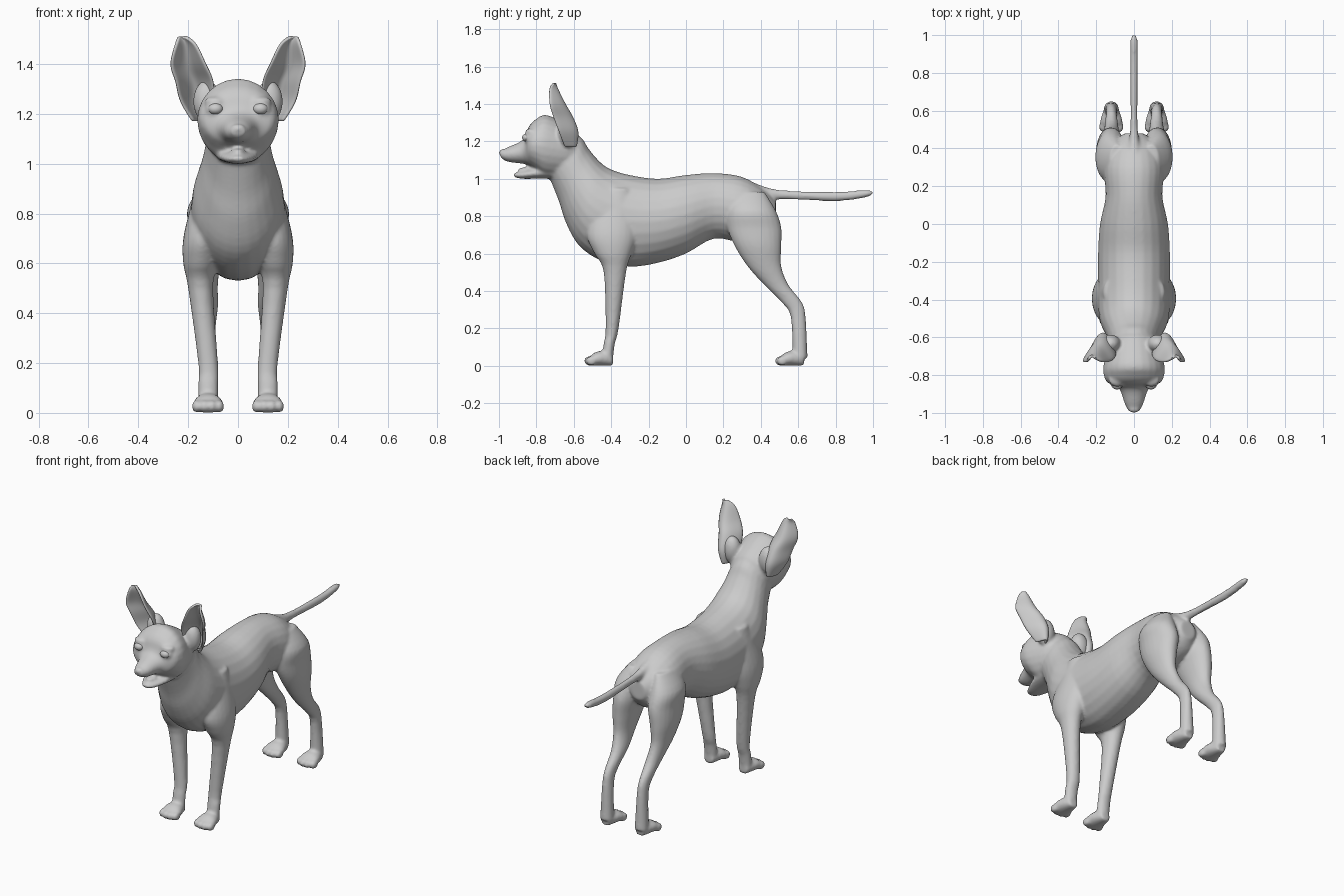
import bpy, bmesh, math
from mathutils import Vector, Matrix

if "Cube" in bpy.data.objects:
    bpy.data.objects.remove(bpy.data.objects["Cube"])

grey = bpy.data.materials.new("plain_grey")
grey.use_nodes = True
grey.diffuse_color = (0.6, 0.6, 0.6, 1)
grey.node_tree.nodes["Principled BSDF"].inputs["Base Color"].default_value = grey.diffuse_color


def make_object(name, bm):
    mesh = bpy.data.meshes.new(name)
    bmesh.ops.recalc_face_normals(bm, faces=bm.faces)
    for face in bm.faces:
        face.smooth = True
    bm.to_mesh(mesh)
    bm.free()
    mesh.materials.append(grey)
    ob = bpy.data.objects.new(name, mesh)
    bpy.context.collection.objects.link(ob)
    return ob


def spline(rows, steps=4):
    """Smooth curve through rows of any width."""
    points = [Vector(row) for row in rows]
    points = [points[0], *points, points[-1]]
    curve = []
    for before, start, end, after in zip(points, points[1:], points[2:], points[3:]):
        leave, arrive = (end - before) / 2, (after - start) / 2
        for i in range(steps):
            t = i / steps
            blend = t * t * (3 - 2 * t)
            curve.append(start.lerp(end, blend)
                         + leave * (t * (1 - t) ** 2) - arrive * (t * t * (1 - t)))
    return curve + [points[-1]]


def upright(y, top, low, wide):
    """Vertical cross-section across the trunk, head or tail."""
    return y, top, y, low, wide, 0


def tilted(back, front, wide):
    """Leaning cross-section given by its two edges in side view."""
    return *back, *front, wide, 0


def level(z, front, back, wide, x=.12):
    """Horizontal cross-section of a leg."""
    return front, z, back, z, wide, x


def loft(bm, rows, side=1, forward=0, segments=24):
    """Skin elliptic cross-sections into a closed shell."""
    rings = []
    for y_a, z_a, y_b, z_b, wide, x in spline(rows):
        edge_a, edge_b = Vector((0, y_a, z_a)), Vector((0, y_b, z_b))
        middle, half = (edge_a + edge_b) / 2, (edge_a - edge_b) / 2
        ring = []
        for k in range(segments):
            turn = math.tau * k / segments
            shift = Vector((side * (x + wide * math.sin(turn)), forward, 0))
            ring.append(bm.verts.new(middle + half * math.cos(turn) + shift))
        rings.append(ring)
    for near, far in zip(rings, rings[1:]):
        for k in range(segments):
            bm.faces.new((near[k], near[k - 1], far[k - 1], far[k]))
    bm.faces.new(rings[0])
    bm.faces.new(rings[-1])


def ball(bm, centre, size):
    matrix = Matrix.Translation(centre) @ Matrix.Diagonal((*size, 1))
    bmesh.ops.create_uvsphere(bm, u_segments=24, v_segments=16, radius=1, matrix=matrix)


# trunk, chest and neck
body = bmesh.new()
loft(body, [
    upright(y=.48, top=.88, low=.77, wide=.05),
    upright(y=.42, top=.94, low=.7, wide=.12),
    upright(y=.3, top=1.01, low=.66, wide=.16),
    upright(y=.15, top=1.03, low=.68, wide=.15),
    upright(y=0, top=1.02, low=.6, wide=.18),
    upright(y=-.15, top=1, low=.55, wide=.19),
    upright(y=-.3, top=1.02, low=.53, wide=.19),
    tilted(back=(-.4, 1.05), front=(-.45, .56), wide=.19),
    tilted(back=(-.46, 1.09), front=(-.57, .64), wide=.18),
    tilted(back=(-.52, 1.16), front=(-.64, .76), wide=.15),
    tilted(back=(-.57, 1.23), front=(-.68, .88), wide=.13),
    tilted(back=(-.7, 1.3), front=(-.74, 1.03), wide=.11),
])

# skull and muzzle
loft(body, [
    upright(y=-.57, top=1.22, low=1.08, wide=.06),
    upright(y=-.61, top=1.27, low=1.02, wide=.12),
    upright(y=-.74, top=1.34, low=1, wide=.16),
    upright(y=-.8, top=1.32, low=1.04, wide=.16),
    upright(y=-.84, top=1.28, low=1.07, wide=.14),
    upright(y=-.87, top=1.21, low=1.08, wide=.08),
    upright(y=-.95, top=1.17, low=1.09, wide=.05),
    upright(y=-.99, top=1.15, low=1.11, wide=.03),
])
ball(body, centre=(0, -.98, 1.14), size=(.03, .02, .02))

# lower jaw and tongue
loft(body, [
    upright(y=-.72, top=1.07, low=1, wide=.09),
    upright(y=-.8, top=1.06, low=1, wide=.08),
    upright(y=-.88, top=1.04, low=1, wide=.05),
    upright(y=-.92, top=1.03, low=1.01, wide=.02),
])
ball(body, centre=(0, -.85, 1.05), size=(.03, .05, .01))

# tail
loft(body, [
    upright(y=.36, top=.98, low=.86, wide=.05),
    upright(y=.5, top=.94, low=.89, wide=.02),
    upright(y=.8, top=.93, low=.88, wide=.02),
    upright(y=.96, top=.94, low=.9, wide=.02),
    upright(y=1, top=.93, low=.92, wide=.01),
])

foreleg = [
    level(z=.95, front=-.42, back=-.3, wide=.04),
    level(z=.83, front=-.5, back=-.26, wide=.07),
    level(z=.7, front=-.53, back=-.26, wide=.08, x=.14),
    level(z=.6, front=-.49, back=-.29, wide=.07, x=.15),
    level(z=.5, front=-.44, back=-.32, wide=.05, x=.15),
    level(z=.2, front=-.43, back=-.36, wide=.04),
    level(z=.12, front=-.44, back=-.38, wide=.04),
    level(z=.04, front=-.45, back=-.39, wide=.04),
]
hind_leg = [
    level(z=.93, front=.25, back=.42, wide=.04, x=.09),
    level(z=.83, front=.22, back=.48, wide=.08),
    level(z=.74, front=.22, back=.51, wide=.08),
    level(z=.64, front=.26, back=.51, wide=.07, x=.13),
    level(z=.53, front=.33, back=.51, wide=.05, x=.13),
    level(z=.43, front=.42, back=.55, wide=.04),
    level(z=.34, front=.51, back=.62, wide=.03),
    level(z=.26, front=.56, back=.64, wide=.03),
    level(z=.04, front=.57, back=.65, wide=.04),
]
paw = [(*upright(y, top, low=0, wide=wide)[:-1], .12) for y, top, wide in (
    (-.39, .06, .03), (-.44, .08, .05), (-.49, .07, .06), (-.52, .04, .04))]
STRIDE = 1.02

for side in (1, -1):
    # legs and paws
    loft(body, foreleg, side)
    loft(body, hind_leg, side)
    for forward in (0, STRIDE):
        loft(body, paw, side, forward)
        for toe in (-1.5, -.5, .5, 1.5):
            toe_y = forward - .52 + .01 * abs(toe)
            ball(body, centre=(side * .12 + toe * .03, toe_y, .026), size=(.02, .03, .026))
    # brow, eyelids and ear root
    ball(body, centre=(side * .09, -.825, 1.25), size=(.045, .035, .02))
    ball(body, centre=(side * .09, -.84, 1.22), size=(.04, .026, .03))
    ball(body, centre=(side * .125, -.635, 1.25), size=(.055, .05, .085))

# blend all the flesh into one skin
dog = make_object("body", body)
remesh = dog.modifiers.new("blend", 'REMESH')
remesh.mode = 'VOXEL'
remesh.voxel_size = .009
remesh.use_smooth_shade = True
soften = dog.modifiers.new("soften", 'SMOOTH')
soften.factor = .5
soften.iterations = 5


def ear_row(z, inner, outer, rim, depth):
    """Arc across the ear, bulging backward from its rim."""
    return z, inner, outer, rim, depth


ear_rows = spline([
    ear_row(z=1.17, inner=.13, outer=.18, rim=-.65, depth=.06),
    ear_row(z=1.25, inner=.1, outer=.23, rim=-.68, depth=.1),
    ear_row(z=1.33, inner=.1, outer=.25, rim=-.71, depth=.1),
    ear_row(z=1.4, inner=.13, outer=.27, rim=-.73, depth=.08),
    ear_row(z=1.48, inner=.17, outer=.25, rim=-.73, depth=.04),
    ear_row(z=1.51, inner=.21, outer=.24, rim=-.71, depth=.01),
])
ARC = 10

for side, label in ((1, "left"), (-1, "right")):
    # cupped ear
    sheet = bmesh.new()
    grid = []
    for z, inner, outer, rim, depth in ear_rows:
        row = []
        for k in range(ARC + 1):
            across = k / ARC
            x = inner + (outer - inner) * across
            y = rim + depth * math.sin(math.pi * across)
            row.append(sheet.verts.new((side * x, y, z)))
        grid.append(row)
    for lower, upper in zip(grid, grid[1:]):
        for k in range(ARC):
            sheet.faces.new((lower[k], lower[k + 1], upper[k + 1], upper[k]))
    ear = make_object("ear_" + label, sheet)
    thick = ear.modifiers.new("thickness", 'SOLIDIFY')
    thick.thickness = .014
    thick.offset = 0
    ear.modifiers.new("round", 'SUBSURF').levels = 1

    # eyeball
    eye = bmesh.new()
    ball(eye, centre=(side * .09, -.85, 1.22), size=(.03, .026, .023))
    make_object("eye_" + label, eye)
